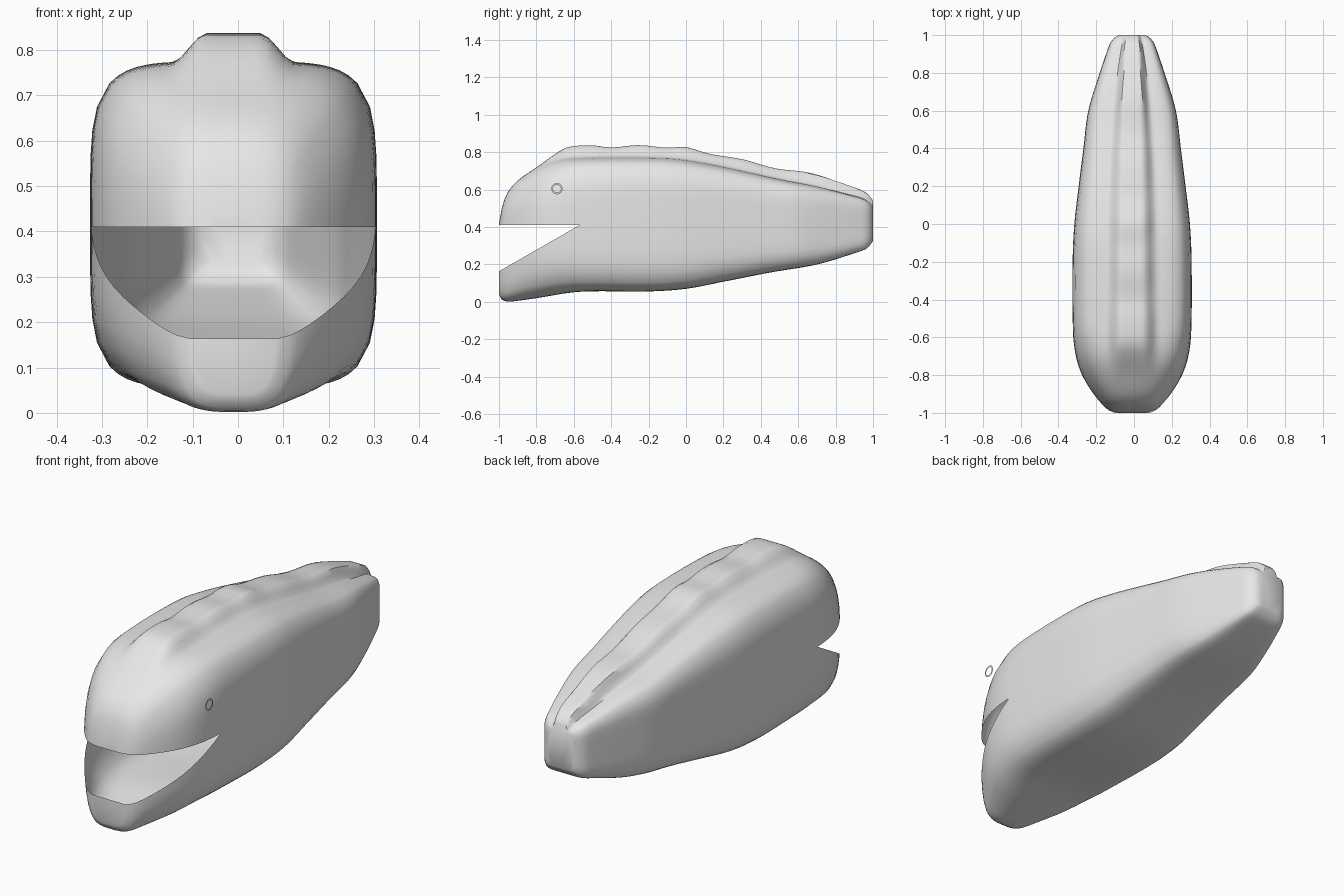
import bpy, bmesh, math
from mathutils import Vector

if "Cube" in bpy.data.objects:
    bpy.data.objects.remove(bpy.data.objects["Cube"])

CX = -0.01                      # body centre line
HINGE_Y, LIP_Z = -0.57, 0.41    # mouth corner

grey = bpy.data.materials.new("plain grey")
grey.diffuse_color = (0.8, 0.8, 0.8, 1)
grey.use_nodes = True
grey.node_tree.nodes["Principled BSDF"].inputs["Base Color"].default_value = grey.diffuse_color


def curve(keys):
    """Smooth function through (y, value) keys."""
    def slope(i):
        a, b = keys[max(i - 1, 0)], keys[min(i + 1, len(keys) - 1)]
        return (b[1] - a[1]) / (b[0] - a[0])

    def f(y):
        i = 0
        while i < len(keys) - 2 and y > keys[i + 1][0]:
            i += 1
        (x0, p0), (x1, p1) = keys[i], keys[i + 1]
        h = x1 - x0
        t = min(max((y - x0) / h, 0), 1)
        return ((2*t**3 - 3*t**2 + 1) * p0 + (t**3 - 2*t**2 + t) * h * slope(i)
                + (3*t**2 - 2*t**3) * p1 + (t**3 - t**2) * h * slope(i + 1))
    return f


def finish(bm, name):
    me = bpy.data.meshes.new(name)
    bm.to_mesh(me)
    bm.free()
    ob = bpy.data.objects.new(name, me)
    bpy.context.collection.objects.link(ob)
    me.materials.append(grey)
    bpy.context.view_layer.objects.active = ob
    ob.select_set(True)
    bpy.ops.object.shade_smooth_by_angle(angle=math.radians(40))
    ob.select_set(False)
    return ob


# Profiles along the length
width = curve([(-1, .095), (-.98, .135), (-.9, .205), (-.8, .265), (-.7, .298), (-.57, .313),
               (-.2, .315), (0, .306), (.2, .283), (.4, .258), (.6, .232), (.8, .172),
               (.9, .138), (.96, .115), (.985, .095), (1, .07)])
bottom = curve([(-1, .04), (-.985, .012), (-.95, .002), (-.9, .006), (-.8, .02), (-.57, .054),
                (-.2, .056), (0, .07), (.2, .108), (.45, .157), (.7, .2), (.9, .26),
                (.97, .288), (1, .325)])
shoulder = curve([(-1, .415), (-.985, .5), (-.96, .575), (-.92, .63), (-.88, .665), (-.8, .715),
                  (-.7, .757), (-.57, .772), (-.1, .77), (.1, .743), (.3, .702), (.5, .657),
                  (.7, .618), (.9, .565), (.97, .54), (1, .51)])
crest = curve([(-1, 0), (-.8, .004), (-.7, .033), (-.64, .058), (-.5, .063), (-.4, .051),
               (-.25, .064), (-.1, .054), (0, .068), (.13, .053), (.3, .061), (.47, .052),
               (.65, .064), (.82, .052), (.93, .045), (1, .033)])
crest_inner = curve([(-1, .07), (-.6, .06), (.3, .055), (.9, .04), (1, .03)])
crest_outer = curve([(-1, .16), (-.6, .14), (.3, .12), (.9, .066), (1, .045)])
square = curve([(-1, 3.6), (-.9, 3.1), (-.7, 3.6), (-.5, 4.6), (.6, 5.5), (1, 7)])


def section(y):
    """Closed rounded-box outline with a raised crest along the top."""
    w, lo, hi, n = width(y), bottom(y), shoulder(y), square(y)
    zc, h = (lo + hi) / 2, (hi - lo) / 2
    d = 2 ** (-1 / n)
    other = lambda a: (1 - a ** n) ** (1 / n)
    flat = [d * k / 14 for k in range(15)]
    wall = [d * k / 6 for k in range(5, -1, -1)]
    quarter = [(u, other(u)) for u in flat] + [(other(v), v) for v in wall]
    half = [(u * w, zc + v * h) for u, v in quarter]
    half += [(u * w, zc - v * h) for u, v in quarter[-2::-1]]
    a, b = crest_inner(y), crest_outer(y)
    pts = []
    for x, z in half:
        if z > zc:
            t = min(max((b - x) / (b - a), 0), 1)
            z += crest(y) * t * t * (3 - 2 * t)
        pts.append((x, z))
    pts += [(-x, z) for x, z in pts[-2:0:-1]]
    return [Vector((CX + x, y, z)) for x, z in pts]


# Hollow body skin
ys = [-1, -.995, -.985, -.97, -.95, -.925, -.9, -.87, -.84, -.8, -.76, -.72, -.68, -.64, -.6, HINGE_Y]
ys += [HINGE_Y + (.93 - HINGE_Y) * k / 34 for k in range(1, 35)]
ys += [.95, .965, .98, .99, 1]
bm = bmesh.new()
rings = [[bm.verts.new(p) for p in section(y)] for y in ys]
for r, s in zip(rings, rings[1:]):
    for i in range(len(r)):
        j = (i + 1) % len(r)
        bm.faces.new((r[i], r[j], s[j], s[i]))
bm.faces.new(rings[0])
bm.faces.new(rings[-1])
bmesh.ops.recalc_face_normals(bm, faces=bm.faces)

# Mouth opening: cut along both lips, remove the wedge between them
jaw_normal = Vector((0, -.23, .40)).normalized()
hinge = Vector((0, HINGE_Y, LIP_Z))
jaw_normal = Vector((0, -(LIP_Z - .175), .41)).normalized()
for normal in (Vector((0, 0, 1)), jaw_normal):
    faces = [f for f in bm.faces if f.calc_center_median().y < HINGE_Y]
    geom = set(faces)
    for f in faces:
        geom.update(f.edges)
        geom.update(f.verts)
    bmesh.ops.bisect_plane(bm, geom=list(geom), dist=1e-5, plane_co=hinge, plane_no=normal)
gap = []
for f in bm.faces:
    c = f.calc_center_median()
    if c.y < HINGE_Y and c.z < LIP_Z and (c - hinge).dot(jaw_normal) > 0:
        gap.append(f)
bmesh.ops.delete(bm, geom=gap, context='FACES')
finish(bm, "body")

# Thin flat eye ring on the right side
bm = bmesh.new()
N = 24
loops = [[bm.verts.new((.325, -.69 + r * math.cos(2 * math.pi * k / N),
                        .605 + r * math.sin(2 * math.pi * k / N))) for k in range(N)]
         for r in (.03, .021)]
for k in range(N):
    m = (k + 1) % N
    bm.faces.new((loops[0][k], loops[0][m], loops[1][m], loops[1][k]))
finish(bm, "eye_ring")
